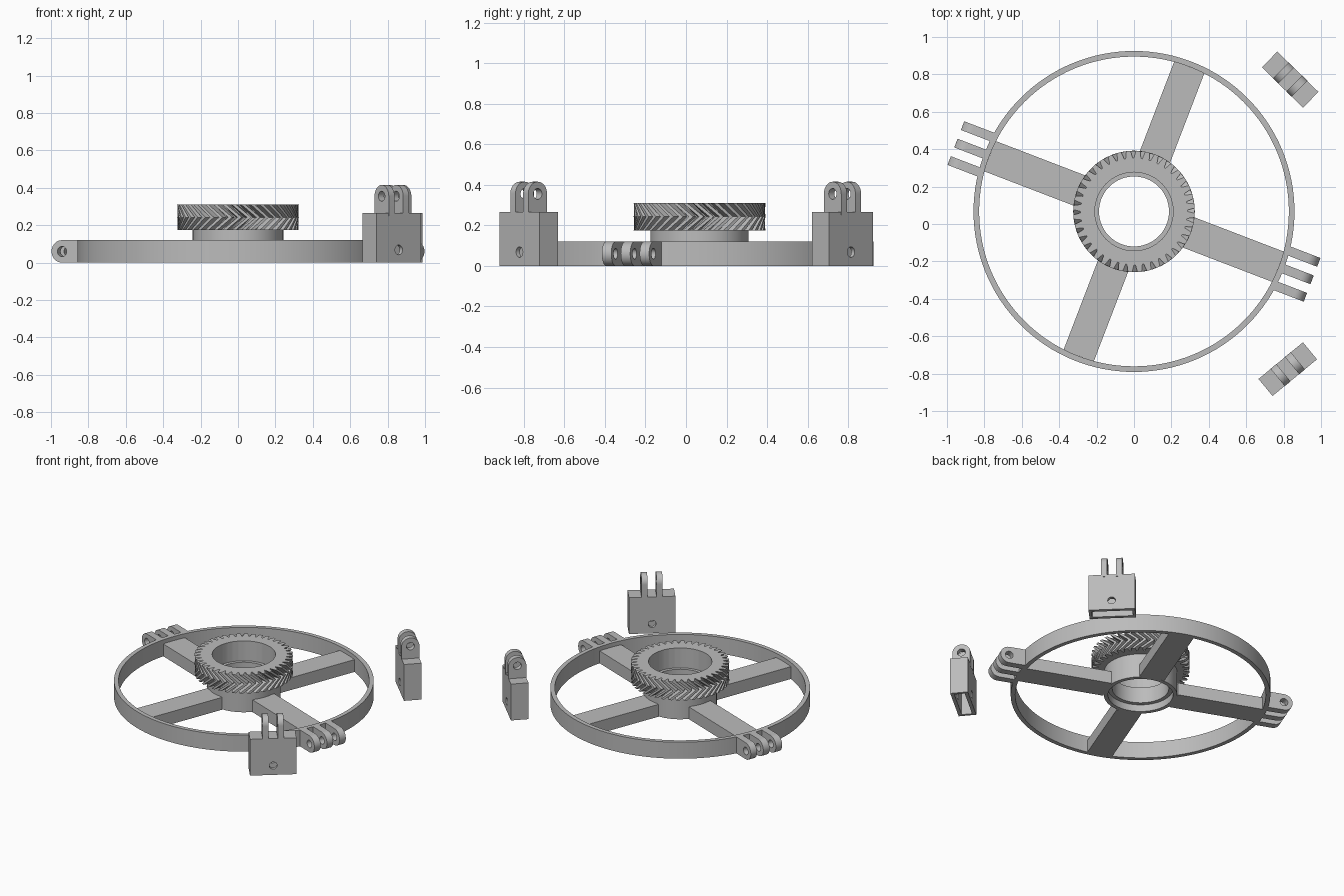
import bpy, bmesh, math
from mathutils import Matrix, Vector

if "Cube" in bpy.data.objects:
    bpy.data.objects.remove(bpy.data.objects["Cube"])

CENTRE = Vector((0, 0.067, 0))
SPOKE_ANGLE = math.radians(-21)

grey = bpy.data.materials.new("plain_grey")
grey.diffuse_color = (0.5, 0.5, 0.5, 1)
grey.use_nodes = True
grey.node_tree.nodes["Principled BSDF"].inputs["Base Color"].default_value = grey.diffuse_color


def add_object(name, mesh, matrix=None):
    mesh.materials.clear()
    mesh.materials.append(grey)
    ob = bpy.data.objects.new(name, mesh)
    bpy.context.collection.objects.link(ob)
    if matrix is not None:
        mesh.transform(matrix)
    bpy.ops.object.select_all(action='DESELECT')
    ob.select_set(True)
    bpy.context.view_layer.objects.active = ob
    bpy.ops.object.shade_smooth_by_angle(angle=math.radians(30))
    return ob


def loft_mesh(name, rings, close=False):
    """Skin a list of equal-length rings; close joins last to first."""
    bm = bmesh.new()
    rows = [[bm.verts.new(p) for p in ring] for ring in rings]
    n = len(rows[0])
    for a in range(len(rows) if close else len(rows) - 1):
        r0, r1 = rows[a], rows[(a + 1) % len(rows)]
        for i in range(n):
            j = (i + 1) % n
            bm.faces.new((r0[i], r0[j], r1[j], r1[i]))
    bmesh.ops.recalc_face_normals(bm, faces=bm.faces)
    mesh = bpy.data.meshes.new(name)
    bm.to_mesh(mesh)
    bm.free()
    return mesh


def circle(r, z, n):
    return [(r * math.cos(2 * math.pi * i / n), r * math.sin(2 * math.pi * i / n), z)
            for i in range(n)]


def box_mesh(name, size, centre):
    bm = bmesh.new()
    bmesh.ops.create_cube(bm, size=1, matrix=Matrix.Translation(centre) @ Matrix.Diagonal((*size, 1)))
    mesh = bpy.data.meshes.new(name)
    bm.to_mesh(mesh)
    bm.free()
    return mesh


def tongue(name, length, thickness, matrix):
    """Rounded hinge finger along local x, thick along local z, with a pin hole."""
    r, hole = 0.06, 0.027
    outline = [(0, -r)] + [(length + r * math.cos(a), r * math.sin(a)) for a in
                           [math.pi * (i / 20 - 0.5) for i in range(21)]] + [(0, r)]
    pin = [(length + hole * math.cos(i * math.pi / 12), hole * math.sin(i * math.pi / 12))
           for i in range(24)]
    cu = bpy.data.curves.new(name, 'CURVE')
    cu.dimensions, cu.fill_mode, cu.extrude = '2D', 'BOTH', thickness / 2
    for pts in (outline, pin):
        sp = cu.splines.new('POLY')
        sp.points.add(len(pts) - 1)
        for p, (x, y) in zip(sp.points, pts):
            p.co = (x, y, 0, 1)
        sp.use_cyclic_u = True
    tmp = bpy.data.objects.new("tmp", cu)
    bpy.context.collection.objects.link(tmp)
    dg = bpy.context.evaluated_depsgraph_get()
    mesh = bpy.data.meshes.new_from_object(tmp.evaluated_get(dg))
    bpy.data.objects.remove(tmp)
    bm = bmesh.new()
    bm.from_mesh(mesh)
    bmesh.ops.remove_doubles(bm, verts=bm.verts, dist=0.0002)
    bmesh.ops.recalc_face_normals(bm, faces=bm.faces)
    bm.to_mesh(mesh)
    bm.free()
    return add_object(name, mesh, matrix)


wheel = Matrix.Translation(CENTRE)

# Outer rim
profile = [(0.858, 0), (0.858, 0.12), (0.828, 0.12), (0.828, 0)]
add_object("rim", loft_mesh("rim", [circle(r, z, 128) for r, z in profile], True), wheel)

# Hub with an inner lip
profile = [(0.242, 0), (0.242, 0.176), (0.21, 0.176), (0.21, 0.165),
           (0.187, 0.165), (0.187, 0.05), (0.215, 0.05), (0.215, 0)]
add_object("hub", loft_mesh("hub", [circle(r, z, 96) for r, z in profile], True), wheel)

# Herringbone gear: tooth outline twisted at mid height, faceted bore
TEETH, TWIST = 40, 0.25
STEPS = ((0.0, 0.285), (0.16, 0.285), (0.36, 0.325), (0.80, 0.325))


def gear_ring(z, twist):
    return [(r * math.cos(a), r * math.sin(a), z) for t in range(TEETH) for f, r in STEPS
            for a in [2 * math.pi * (t + f) / TEETH + twist]]


def bore_ring(z, sides=32):
    ring, step = [], 2 * math.pi / sides
    for t in range(TEETH):
        for f, _ in STEPS:
            a = 2 * math.pi * (t + f) / TEETH
            r = 0.21 * math.cos(step / 2) / math.cos(a % step - step / 2)
            ring.append((r * math.cos(a), r * math.sin(a), z))
    return ring


rings = [gear_ring(0.175, 0), gear_ring(0.2425, TWIST), gear_ring(0.31, 0),
         bore_ring(0.31), bore_ring(0.175)]
add_object("herringbone_gear", loft_mesh("gear", rings, True), wheel)

# Four spokes
for k in range(4):
    turn = wheel @ Matrix.Rotation(SPOKE_ANGLE + k * math.pi / 2, 4, 'Z')
    add_object("spoke", box_mesh("spoke", (0.595, 0.173, 0.09), (0.53, 0, 0.045)), turn)

# Three hinge fingers at each end of one spoke pair
UPRIGHT = Matrix.Rotation(math.pi / 2, 4, 'X')
for k in range(2):
    turn = wheel @ Matrix.Rotation(SPOKE_ANGLE + k * math.pi, 4, 'Z')
    for off in (-0.1, 0, 0.1):
        tongue("rim_hinge_finger", 0.125, 0.05,
               turn @ Matrix.Translation((0.835, off, 0.06)) @ UPRIGHT)

# Two loose brackets: slotted block with a bolt hole and two fingers
# local z of the finger runs along the block, local x points up
STAND = Matrix(((0, 0, 1, 0), (0, 1, 0, 0), (1, 0, 0, 0), (0, 0, 0, 1)))
STAND[1][1] = -1
STAND = Matrix.Diagonal((1, -1, 1, 1)) @ STAND
for x, y, angle in ((0.835, 0.772, -44.5), (0.822, -0.776, 39.5)):
    place = Matrix.Translation((x, y, 0)) @ Matrix.Rotation(math.radians(angle), 4, 'Z')
    block = add_object("bracket_block", box_mesh("block", (0.308, 0.118, 0.265), (0, 0, 0.1325)))
    slot = add_object("slot_cutter", box_mesh("slot", (0.27, 0.07, 0.2), (0, 0, 0.08)))
    drill_mesh = bpy.data.meshes.new("drill")
    bm = bmesh.new()
    bmesh.ops.create_cone(bm, cap_ends=True, segments=24, radius1=0.026, radius2=0.026, depth=0.4,
                          matrix=Matrix.Translation((0, 0, 0.068)) @ UPRIGHT)
    bm.to_mesh(drill_mesh)
    bm.free()
    drill = add_object("drill_cutter", drill_mesh)
    for cutter in (slot, drill):
        mod = block.modifiers.new("cut", 'BOOLEAN')
        mod.operation, mod.solver, mod.object = 'DIFFERENCE', 'EXACT', cutter
    bpy.context.view_layer.update()
    cut = bpy.data.meshes.new_from_object(block.evaluated_get(bpy.context.evaluated_depsgraph_get()))
    for ob in (block, slot, drill):
        bpy.data.objects.remove(ob)
    add_object("bracket_block", cut, place)
    for off in (-0.05, 0.05):
        finger = tongue("bracket_finger", 0.105, 0.04,
                        place @ Matrix.Translation((off, 0, 0.25)) @ STAND)
        finger.data.update()
